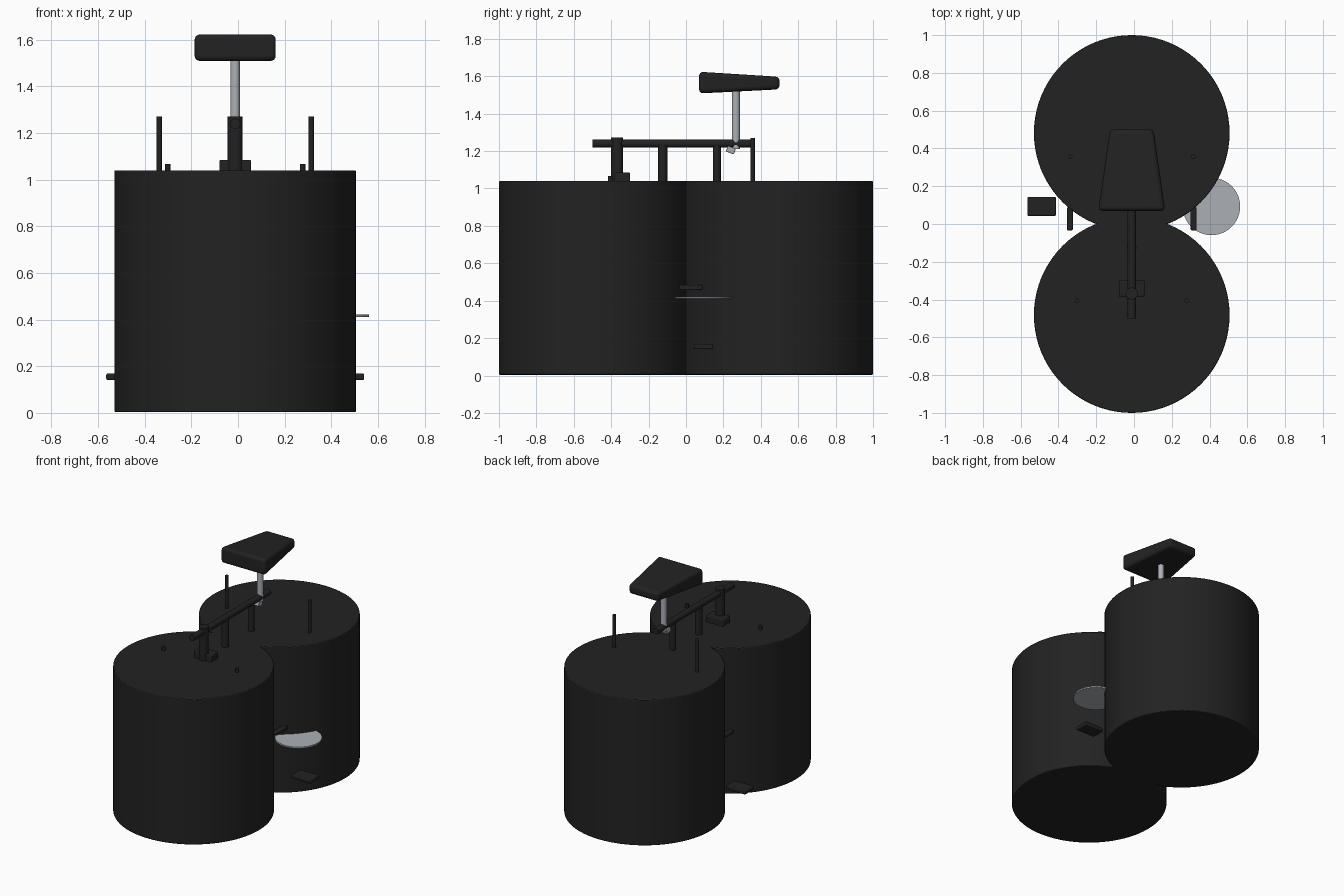
import bpy, bmesh, math
from mathutils import Vector

if "Cube" in bpy.data.objects:
    bpy.data.objects.remove(bpy.data.objects["Cube"])

CX = -0.012  # centre plane of the machine


def material(name, rgb):
    m = bpy.data.materials.new(name)
    m.diffuse_color = (*rgb, 1)
    m.use_nodes = True
    m.node_tree.nodes["Principled BSDF"].inputs["Base Color"].default_value = m.diffuse_color
    return m


BLACK = material("black", (0.016, 0.016, 0.016))
SILVER = material("silver", (0.41, 0.43, 0.46))


def finish(ob, name, mat, bevel=0, segments=2):
    ob.name = name
    ob.data.materials.append(mat)
    if bevel:
        b = ob.modifiers.new("soft_edges", 'BEVEL')
        b.width, b.segments, b.limit_method = bevel, segments, 'ANGLE'
    bpy.ops.object.select_all(action='DESELECT')
    ob.select_set(True)
    bpy.context.view_layer.objects.active = ob
    bpy.ops.object.shade_smooth_by_angle(angle=math.radians(35))
    return ob


def rod(name, a, b, radius, mat, sides=20, bevel=0):
    a, b = Vector(a), Vector(b)
    bpy.ops.mesh.primitive_cylinder_add(
        vertices=sides, radius=radius, depth=(b - a).length, location=(a + b) / 2,
        rotation=(b - a).to_track_quat('Z', 'Y').to_euler())
    return finish(bpy.context.object, name, mat, bevel)


def box(name, centre, size, mat, bevel=0.006, tilt=0):
    bpy.ops.mesh.primitive_cube_add(size=1, location=centre)
    ob = bpy.context.object
    ob.scale = size
    bpy.ops.object.transform_apply(location=False, rotation=False, scale=True)
    ob.rotation_euler.x = tilt
    return finish(ob, name, mat, bevel)


# Two big drum wheels
for name, y in (("front_drum", -0.482), ("rear_drum", 0.482)):
    rod(name, (CX, y, 0.004), (CX, y, 1.04), 0.518, BLACK, 80, 0.005)

# Frame: main tube, steering tube with its foot block, two uprights
rod("main_tube", (CX, -0.50, 1.24), (CX, 0.36, 1.24), 0.022, BLACK)
rod("steering_tube", (CX, -0.368, 1.0), (CX, -0.368, 1.272), 0.032, BLACK, 24)
box("steering_block", (CX, -0.342, 1.055), (0.136, 0.085, 0.06), BLACK)
rod("front_upright", (CX, -0.125, 0.98), (CX, -0.125, 1.24), 0.025, BLACK)
rod("rear_upright", (CX, 0.165, 0.98), (CX, 0.165, 1.24), 0.021, BLACK)

# Paired parts on both sides
for side, s in (("left", -1), ("right", 1)):
    rod(side + "_rear_stay", (CX + s * 0.326, 0.356, 1.0),
        (CX + s * 0.326, 0.356, 1.27), 0.012, BLACK, 12)
    rod(side + "_fork_peg", (CX + s * 0.289, -0.406, 1.0),
        (CX + s * 0.289, -0.406, 1.067), 0.012, BLACK, 12)
    box(side + "_crank", (CX + s * 0.328, 0.027, 0.471), (0.032, 0.122, 0.028), BLACK)
    box(side + "_pedal", (CX + s * 0.477, 0.093, 0.155), (0.152, 0.10, 0.028), BLACK)

# Thin metal disc between the drums
rod("drive_disc", (0.41, 0.093, 0.411), (0.41, 0.093, 0.421), 0.152, SILVER, 64)

# Saddle post and clamp
rod("saddle_post", (CX, 0.267, 1.21), (CX, 0.267, 1.55), 0.021, SILVER, 24)
box("saddle_clamp", (CX, 0.24, 1.205), (0.045, 0.045, 0.032), SILVER, 0.003, math.radians(-20))

# Saddle: tapered wedge, wide and thick at the front end
bm = bmesh.new()
rings = []
for y, half, low, high in ((0.07, 0.177, 1.508, 1.624), (0.50, 0.115, 1.53, 1.597)):
    rings.append([bm.verts.new((CX + x * half, y, z))
                  for x, z in ((-1, low), (1, low), (1, high), (-1, high))])
bm.faces.new(rings[0])
bm.faces.new(rings[1][::-1])
for i in range(4):
    j = (i + 1) % 4
    bm.faces.new((rings[0][i], rings[1][i], rings[1][j], rings[0][j]))
bmesh.ops.recalc_face_normals(bm, faces=bm.faces)
mesh = bpy.data.meshes.new("saddle")
bm.to_mesh(mesh)
bm.free()
saddle = bpy.data.objects.new("saddle", mesh)
bpy.context.collection.objects.link(saddle)
finish(saddle, "saddle", BLACK, 0.022, 4)
